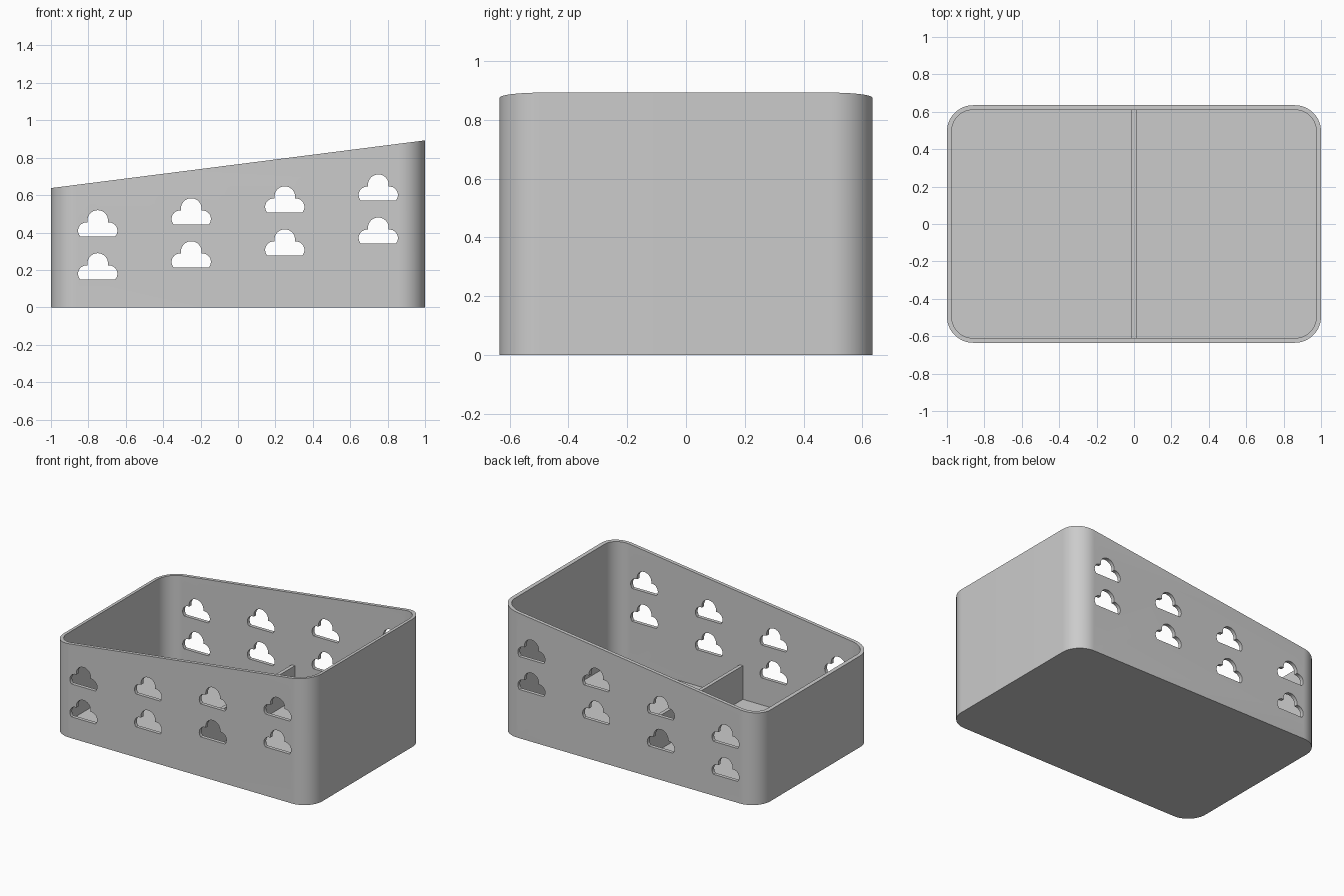
import bpy
import bmesh
from math import sin, cos, radians

cube = bpy.data.objects.get("Cube")
if cube:
    bpy.data.objects.remove(cube, do_unlink=True)

HALF_X, HALF_Y, RADIUS, WALL = 1.0, 0.635, 0.14, 0.025
FLOOR, DIVIDER_TOP = 0.025, 0.26

grey = bpy.data.materials.new("plain grey")
grey.use_nodes = True
colour = (0.6, 0.6, 0.6, 1)
grey.diffuse_color = colour
grey.node_tree.nodes["Principled BSDF"].inputs["Base Color"].default_value = colour


def rim_height(x):
    return 0.765 + 0.1275 * x


def arc(cx, cy, r, start, end, steps):
    angles = [radians(start + (end - start) * i / steps) for i in range(steps + 1)]
    return [(cx + r * cos(a), cy + r * sin(a)) for a in angles]


def rounded_rectangle(inset):
    points = []
    for i, (sx, sy) in enumerate([(1, 1), (-1, 1), (-1, -1), (1, -1)]):
        points += arc(sx * (HALF_X - RADIUS), sy * (HALF_Y - RADIUS),
                      RADIUS - inset, 90 * i, 90 * i + 90, 16)
    return points


def finish(name, bm):
    bmesh.ops.recalc_face_normals(bm, faces=bm.faces)
    mesh = bpy.data.meshes.new(name)
    bm.to_mesh(mesh)
    bm.free()
    mesh.materials.append(grey)
    obj = bpy.data.objects.new(name, mesh)
    bpy.context.collection.objects.link(obj)
    return obj


def loft(bm, rings):
    loops = [[bm.verts.new(p) for p in ring] for ring in rings]
    for a, b in zip(loops, loops[1:]):
        for i in range(len(a)):
            j = (i + 1) % len(a)
            bm.faces.new((a[i], a[j], b[j], b[i]))
    bm.faces.new(loops[0])
    bm.faces.new(loops[-1])


# Open tray: outer wall, sloping rim, inner wall and floor
outer, inner = rounded_rectangle(0), rounded_rectangle(WALL)
bm = bmesh.new()
loft(bm, [
    [(x, y, 0) for x, y in outer],
    [(x, y, rim_height(x)) for x, y in outer],
    [(x, y, rim_height(x)) for x, y in inner],
    [(x, y, FLOOR) for x, y in inner],
])
basket = finish("basket", bm)

# Cloud outline: round side lobes, taller middle lobe and flat base
right_lobe = arc(0.06, 0.03, 0.045, -42, 97, 14)
left_lobe = [(-x, z) for x, z in reversed(right_lobe)]
cloud = right_lobe + arc(0, 0.085, 0.055, -10, 190, 24) + left_lobe

# Two rows of clouds rise with the rim, through front and back walls
bm = bmesh.new()
for x0 in (-0.75, -0.25, 0.25, 0.75):
    for drop in (0.29, 0.52):
        base = rim_height(x0) - drop
        loft(bm, [[(x0 + x, y, base + z) for x, z in cloud] for y in (-0.8, 0.8)])
cutter = finish("cloud_cutter", bm)
cutter.hide_render = True

cut = basket.modifiers.new("cloud holes", "BOOLEAN")
cut.operation = "DIFFERENCE"
cut.solver = "EXACT"
cut.object = cutter
bpy.ops.object.select_all(action="DESELECT")
bpy.context.view_layer.objects.active = basket
basket.select_set(True)
bpy.ops.object.modifier_apply(modifier=cut.name)
bpy.data.objects.remove(cutter, do_unlink=True)
bpy.ops.object.shade_smooth_by_angle(angle=radians(30))

# Low divider across the middle
bm = bmesh.new()
bmesh.ops.create_cube(bm, size=1)
bmesh.ops.scale(bm, vec=(0.025, 2 * (HALF_Y - WALL / 2), DIVIDER_TOP - FLOOR / 2), verts=bm.verts)
bmesh.ops.translate(bm, vec=(0, 0, (DIVIDER_TOP + FLOOR / 2) / 2), verts=bm.verts)
finish("divider", bm)
